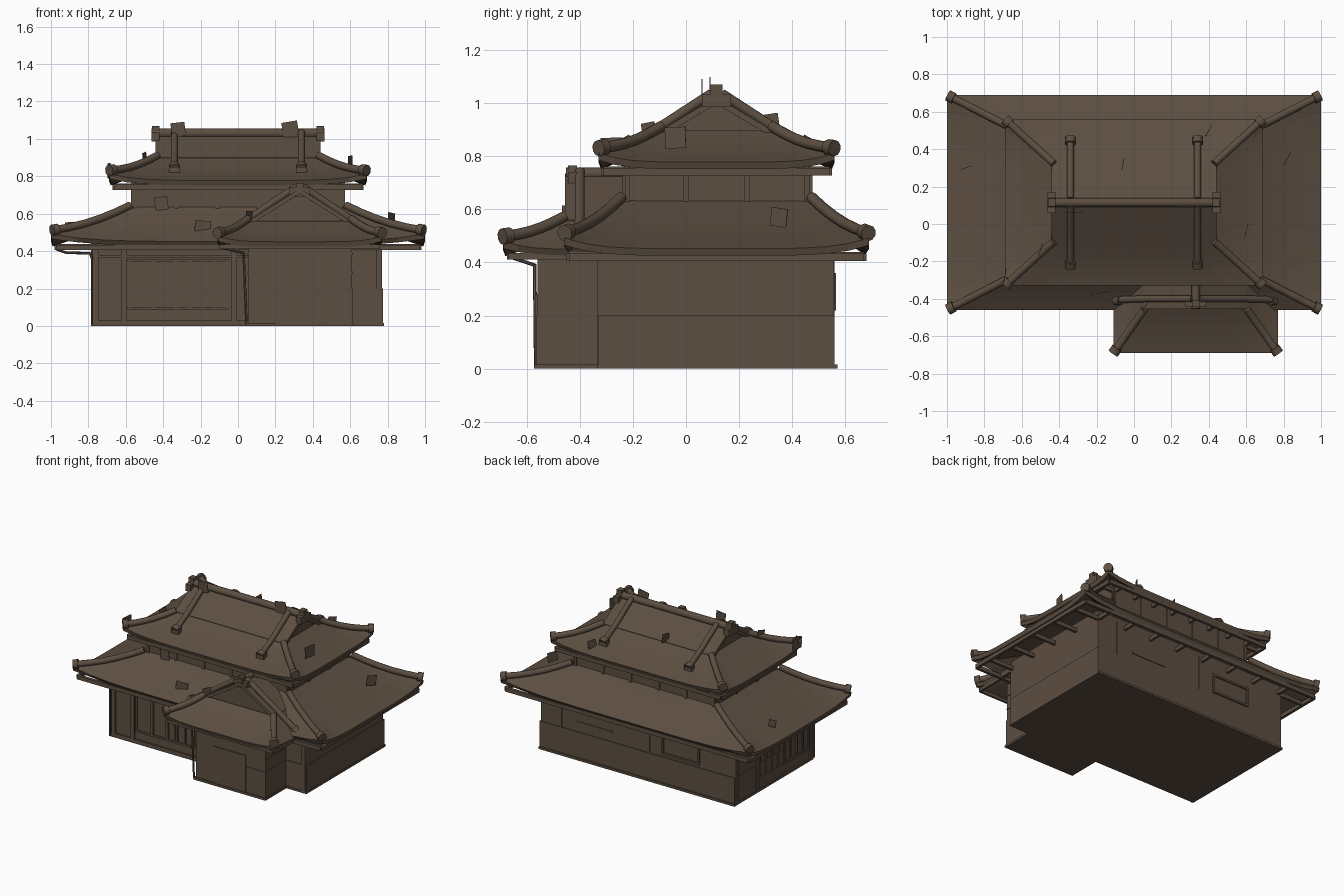
import bpy, bmesh, math, random
from mathutils import Vector, Matrix, Euler

if "Cube" in bpy.data.objects:
    bpy.data.objects.remove(bpy.data.objects["Cube"])

random.seed(4)
wood = bpy.data.materials.new("weathered_brown")
wood.diffuse_color = (0.108, 0.077, 0.054, 1)
wood.use_nodes = True
wood.node_tree.nodes["Principled BSDF"].inputs["Base Color"].default_value = wood.diffuse_color


def finish(name, bm):
    me = bpy.data.meshes.new(name)
    bmesh.ops.recalc_face_normals(bm, faces=bm.faces)
    bm.to_mesh(me)
    bm.free()
    me.materials.append(wood)
    ob = bpy.data.objects.new(name, me)
    bpy.context.collection.objects.link(ob)
    return ob


def boxes(name, items):
    """Each item: x0, x1, y0, y1, z0, z1."""
    bm = bmesh.new()
    for x0, x1, y0, y1, z0, z1 in items:
        m = Matrix.Translation(((x0 + x1) / 2, (y0 + y1) / 2, (z0 + z1) / 2))
        m = m @ Matrix.Diagonal((abs(x1 - x0), abs(y1 - y0), abs(z1 - z0), 1))
        bmesh.ops.create_cube(bm, size=1, matrix=m)
    return finish(name, bm)


def tube(name, pts, r, n=10, cap=0.0):
    bm = bmesh.new()
    pts = [Vector(p) for p in pts]
    segs = [(a, b, r) for a, b in zip(pts, pts[1:])]
    if cap:  # thicker round end tile at the first point
        d = (pts[0] - pts[1]).normalized()
        segs.append((pts[0] - d * 0.02, pts[0] + d * 0.012, cap))
    for a, b, rad in segs:
        rot = (b - a).to_track_quat('Z', 'Y').to_matrix().to_4x4()
        bmesh.ops.create_cone(bm, cap_ends=True, segments=n, radius1=rad, radius2=rad,
                              depth=(b - a).length + 0.004,
                              matrix=Matrix.Translation((a + b) / 2) @ rot)
    ob = finish(name, bm)
    ob.data.shade_smooth()
    ob.data.set_sharp_from_angle(angle=math.radians(40))
    return ob


class Roof:
    """Hipped skirt with concave slope and lifted corners: a = eave half size, b = top half size."""
    def __init__(s, name, c, a, b, z0, z1, sag, lift):
        s.name, s.c, s.a, s.b, s.z0, s.z1, s.sag, s.lift = name, c, a, b, z0, z1, sag, lift

    def pt(s, side, u, t, up=0):
        hx = s.a[0] + (s.b[0] - s.a[0]) * t
        hy = s.a[1] + (s.b[1] - s.a[1]) * t
        x, y = [(u * hx, -hy), (hx, u * hy), (-u * hx, hy), (-hx, -u * hy)][side]
        z = s.z0 + (s.z1 - s.z0) * t - s.sag * math.sin(math.pi * t)
        z += s.lift * abs(u) ** 5 * (1 - t) ** 2
        return Vector((s.c[0] + x, s.c[1] + y, z + up))

    def build(s, corners, n=14, m=5, thick=0.028):
        bm = bmesh.new()
        rings = [[bm.verts.new(s.pt(k, -1 + 2 * i / n, j / m)) for k in range(4) for i in range(n)]
                 for j in range(m + 1)]
        for lo, hi in zip(rings, rings[1:]):
            for i in range(4 * n):
                k = (i + 1) % (4 * n)
                bm.faces.new((lo[i], lo[k], hi[k], hi[i]))
        me = finish(s.name, bm)
        if sum(p.normal.z for p in me.data.polygons) < 0:
            me.data.flip_normals()
        mod = me.modifiers.new("thickness", 'SOLIDIFY')
        mod.thickness, mod.offset = thick, -1
        # hip ridge tiles
        for k in corners:
            tube(s.name + "_hip_ridge", [s.pt(k, 1, 0.04 + 0.92 * j / 5, 0.018) for j in range(6)],
                 0.021, cap=0.031)


def gable(name, center, along_x, l0, l1, half, zb, zt, wall):
    """Gable slabs from l0 to l1 along the ridge, with a recessed triangular wall solid."""
    def P(l, o, z):
        return (center[0] + (l if along_x else o), center[1] + (o if along_x else l), z)

    def prism(nm, prof, a, b):
        bm = bmesh.new()
        A = [bm.verts.new(P(a, *p)) for p in prof]
        B = [bm.verts.new(P(b, *p)) for p in prof]
        bm.faces.new(A)
        bm.faces.new(B)
        for i in range(len(prof)):
            k = (i + 1) % len(prof)
            bm.faces.new((A[i], A[k], B[k], B[i]))
        finish(nm, bm)
    prism(name + "_slopes", [(-half, zb), (0, zt), (half, zb), (half, zb - .025), (0, zt - .028),
                             (-half, zb - .025)], l0, l1)
    prism(name + "_wall", [(-half, zb - .03), (0, zt - .01), (half, zb - .03)], *wall)


CY = 0.115
# walls
boxes("ground_floor", [(-.775, .77, -.325, .555, 0, .48)])
boxes("entrance_block", [(.055, .61, -.56, -.3, 0, .47)])
boxes("upper_floor", [(-.565, .565, -.235, .47, .48, .80)])
boxes("foundation", [(-.785, .78, -.335, .57, 0, .016), (.045, .62, -.572, -.3, 0, .016)])
boxes("wainscot", [(-.779, .775, .3, .56, .016, .2), (.6, .776, -.33, .56, .016, .2),
                   (-.78, -.7, .0, .56, .016, .2), (.46, .614, -.564, -.31, .016, .2)])

# roofs
lower = Roof("lower_roof", (0, CY), (1.0, .575), (.56, .35), .452, .635, .012, .04)
upper = Roof("upper_roof", (0, CY), (.69, .445), (.42, .2), .778, .9, .01, .035)
porch = Roof("entrance_roof", (.33, -.27), (.44, .42), (.27, .18), .45, .56, .008, .03)
lower.build(range(4))
upper.build(range(4))
porch.build((0, 3))
gable("upper_gable", (0, CY), True, -.44, .44, .205, .9, 1.025, (-.4, .4))
gable("entrance_gable", (.33, 0), False, -.455, -.2, .275, .56, .735, (-.43, -.2))

# ridges
tube("main_ridge", [(-.46, CY, 1.03), (.46, CY, 1.03)], .025, 12)
boxes("ridge_ends", [(s * .42, s * .462, CY - .055, CY + .055, .985, 1.035) for s in (-1, 1)]
      + [(s * .42, s * .46, CY - .022, CY + .022, 1.03, 1.07) for s in (-1, 1)])
tube("entrance_ridge", [(.33, -.45, .735), (.33, -.2, .735)], .022, 12)
boxes("entrance_ridge_end", [(.275, .385, -.445, -.41, .69, .74), (.31, .35, -.445, -.41, .74, .765)])
for s in (-1, 1):
    for d in (-1, 1):
        tube("descending_ridge", [(s * .34, CY + d * .335, .845), (s * .34, CY + d * .2, .918),
                                  (s * .34, CY + d * .02, 1.035)], .019, cap=.03)
        boxes("ridge_foot", [(s * .34 - .03, s * .34 + .03, CY + d * .315, CY + d * .35, .82, .86)])
    tube("entrance_descending_ridge", [(.33 + s * .42, -.405, .475), (.33 + s * .27, -.4, .575),
                                       (.33 + s * .02, -.4, .742)], .019, cap=.03)

# eave boards and rafters beneath each roof
def eaves(name, r, wall, zlo, nx, ny):
    ax, ay = r.a[0] - .03, r.a[1] - .02
    it = []
    for s in (-1, 1):
        it.append((-ax, ax, CY + s * ay - .01, CY + s * ay + .01, zlo, zlo + .028))
        it.append((s * ax - .01, s * ax + .01, CY - ay, CY + ay, zlo, zlo + .028))
        for i in range(nx):
            x = -wall[0] + 2 * wall[0] * i / (nx - 1)
            it.append((x - .009, x + .009, CY + s * ay, CY + s * wall[1], zlo + .006, zlo + .034))
        for i in range(ny):
            y = CY - wall[1] + 2 * wall[1] * i / (ny - 1)
            it.append((s * ax, s * wall[0], y - .009, y + .009, zlo + .006, zlo + .034))
    boxes(name, it)


eaves("lower_eaves", lower, (.76, .43), .405, 8, 5)
eaves("upper_eaves", upper, (.55, .34), .728, 8, 4)
boxes("entrance_eaves", [(-.09, .75, -.675, -.66, .412, .435)]
      + [(.33 + s * .42 - .008, .33 + s * .42 + .008, -.67, -.4, .412, .435) for s in (-1, 1)])

# front lattice windows, posts and rails
front = [(x - .006, x + .006, -.333, -.32, .09, .35)
         for x in (-.58, -.46, -.45, -.34, -.33, -.27, -.255, -.19, -.12, -.06)]
front += [(-.59, -.05, -.334, -.32, z, z + .014) for z in (.085, .345)]
front += [(x - .015, x + .015, -.335, -.32, .016, .45) for x in (-.762, -.61, -.02, .755)]
front += [(-.775, .05, -.335, -.32, .365, .38), (-.775, .05, -.335, -.32, .016, .03)]
boxes("front_lattice", front)
boxes("entrance_door", [(.2, .455, -.567, -.55, .016, .28), (.606, .615, -.56, -.33, .28, .29),
                        (.606, .615, -.56, -.33, .38, .39), (.05, .06, -.56, -.33, .28, .29),
                        (.05, .06, -.56, -.33, .38, .39)])
# left side lattice and back windows
boxes("left_lattice", [(-.784, -.77, y - .007, y + .007, .09, .36) for y in
                       [-.29 + .07 * i for i in range(9)]]
      + [(-.784, -.77, -.3, .28, z, z + .014) for z in (.085, .355)]
      + [(-.786, -.77, y - .015, y + .015, .016, .45) for y in (-.31, .3, .54)])


def frame(x0, x1, z0, z1, w=.014):
    y = (.55, .565)
    return [(x0, x1, *y, z0, z0 + w), (x0, x1, *y, z1 - w, z1),
            (x0, x0 + w, *y, z0, z1), (x1 - w, x1, *y, z0, z1)]


boxes("back_windows", frame(-.5, -.2, .22, .36) + [(.2, .48, .55, .56, .26, .275),
      (-.1, -.085, .55, .56, .2, .45), (.6, .615, .55, .56, .2, .45)])
boxes("upper_posts", [(x - .01, x + .01, y - .006, y + .006, .6, .78) for y in (-.235, .47)
                      for x in (-.55, -.33, -.11, .11, .33, .55)]
      + [(x - .006, x + .006, y - .01, y + .01, .6, .78) for x in (-.565, .565)
         for y in (-.22, 0, .23, .455)])

# rain pipes
tube("corner_drainpipe", [(-.97, -.42, .41), (-.92, -.38, .392), (-.79, -.345, .388),
                          (-.78, -.345, .36), (-.78, -.345, .01)], .007, 6)
tube("entrance_drainpipe", [(-.09, -.66, .42), (.03, -.57, .39), (.045, -.566, .01)], .007, 6)

# loose thin plates scattered on the roofs
for x, y, z, s, turn in [(-.32, .06, 1.05, .075, 0), (.28, .09, 1.05, .085, 0), (.6, -.04, .87, .08, 75),
                         (-.06, .32, .93, .06, 80), (-.5, -.14, .9, .055, 70), (-.69, -.28, .83, .08, 80),
                         (.4, .5, .83, .06, 60), (.82, .35, .57, .07, 60), (-.19, -.37, .52, .085, 10),
                         (-.41, -.25, .655, .07, 0), (.06, -.44, .585, .06, 60), (-.9, .3, .53, .05, 20)]:
    bm = bmesh.new()
    rot = Euler((0, math.radians(random.uniform(-12, 12)), math.radians(turn))).to_matrix().to_4x4()
    bmesh.ops.create_cube(bm, size=1, matrix=Matrix.Translation((x, y, z)) @ rot
                          @ Matrix.Diagonal((s, .003, s, 1)))
    finish("loose_plate", bm)
